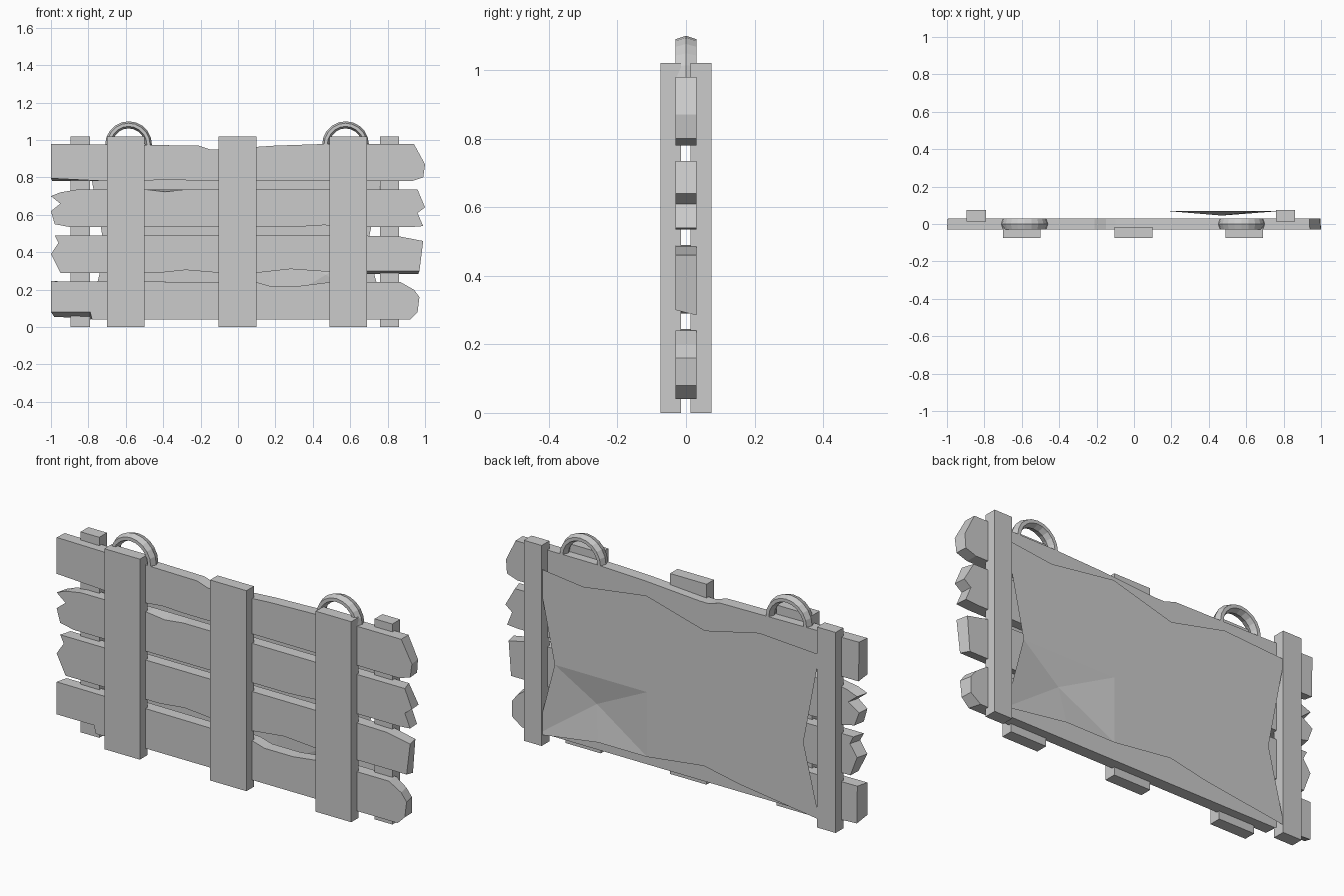
import bpy
import bmesh
import math
import random
from mathutils import Vector

random.seed(4)
default_cube = bpy.data.objects.get("Cube")
if default_cube:
    bpy.data.objects.remove(default_cube, do_unlink=True)

# One grey for the whole sign
grey = bpy.data.materials.new("weathered grey")
grey.use_nodes = True
colour = (0.6, 0.6, 0.6, 1)
grey.diffuse_color = colour
grey.node_tree.nodes["Principled BSDF"].inputs["Base Color"].default_value = colour


def make_object(name, bm):
    mesh = bpy.data.meshes.new(name)
    bm.to_mesh(mesh)
    bm.free()
    mesh.materials.append(grey)
    obj = bpy.data.objects.new(name, mesh)
    bpy.context.collection.objects.link(obj)
    return obj


def make_post(name, x_min, x_max, y_min, y_max, height=1.02):
    bm = bmesh.new()
    bmesh.ops.create_cube(bm, size=1)
    for v in bm.verts:
        v.co.x = x_max if v.co.x > 0 else x_min
        v.co.y = y_max if v.co.y > 0 else y_min
        v.co.z = height if v.co.z > 0 else 0
    make_object(name, bm)


def make_plank(name, outline, half_depth=0.03):
    """Board with a ragged outline; a third value lifts the front edge."""
    bm = bmesh.new()
    front, back = [], []
    for x, z, *lift in outline:
        front.append(bm.verts.new((x, -half_depth, z + sum(lift))))
        # Broken ends slant a little towards the back
        slant = random.uniform(0, 0.02) if abs(x) > 0.9 else 0
        back.append(bm.verts.new((x - math.copysign(slant, x), half_depth, z)))
    bm.faces.new(front)
    bm.faces.new(list(reversed(back)))
    count = len(outline)
    for i in range(count):
        j = (i + 1) % count
        bm.faces.new((front[j], front[i], back[i], back[j]))
    bmesh.ops.recalc_face_normals(bm, faces=bm.faces[:])
    make_object(name, bm)


def make_ring(name, x, z, segments=20):
    """Hanging ring with a six-sided section, sunk into the top plank."""
    section = [(.125, 0), (.115, .03), (.098, .03), (.087, 0), (.098, -.03), (.115, -.03)]
    bm = bmesh.new()
    loops = []
    for i in range(segments):
        a = math.tau * i / segments
        loops.append([bm.verts.new((x + r * math.cos(a), y, z + r * math.sin(a)))
                      for r, y in section])
    for i in range(segments):
        this, following = loops[i], loops[(i + 1) % segments]
        for k in range(len(section)):
            n = (k + 1) % len(section)
            bm.faces.new((this[k], this[n], following[n], following[k]))
    bmesh.ops.recalc_face_normals(bm, faces=bm.faces[:])
    make_object(name, bm)


# Upright boards at the front and thinner battens at the back
make_post("front_post_right", -.70, -.50, -.075, -.015)
make_post("front_post_middle", -.105, .10, -.075, -.015)
make_post("front_post_left", .49, .69, -.075, -.015)
make_post("back_batten_right", -.895, -.79, .013, .075)
make_post("back_batten_left", .76, .86, .013, .075)

# Four ragged horizontal planks
make_plank("plank_top", [
    (-1, .98), (-.21, .97), (-.15, .95), (-.1, .95), (.2, .97), (.5, .98),
    (.94, .98), (1, .87), (.99, .8), (.93, .78),
    (-.3, .785), (-.4, .79), (-.5, .78), (-.7, .78), (-1, .78, .015)])
make_plank("plank_upper", [
    (-.86, .735), (-.95, .72), (-1, .70), (-.95, .66), (-1, .62), (-.98, .55), (-.9, .535),
    (.1, .535), (.3, .535), (.46, .545), (.6, .535), (.93, .535),
    (.99, .54), (.96, .61), (1, .64), (.96, .735),
    (-.29, .735), (-.39, .735, -.012), (-.49, .735)])
make_plank("plank_lower", [
    (-.98, .49), (-.96, .45), (-1, .39), (-.95, .29), (-.42, .29), (-.28, .305), (-.1, .29),
    (.1, .29), (.28, .31), (.49, .295), (.69, .285, .015), (.97, .285, .015),
    (.99, .46), (.86, .485), (.6, .49)])
make_plank("plank_bottom", [
    (-1, .245), (-1, .055, .025), (-.79, .045, .035), (-.78, .04), (.92, .04),
    (.96, .08), (.97, .16), (.94, .2), (.87, .24), (.49, .24),
    (.33, .22), (.17, .22), (.1, .24)])

# Two hanging rings
make_ring("ring_right", -.585, .975)
make_ring("ring_left", .575, .975)

# Torn cloth stretched between the back battens, with one sagging corner
cloth_outline = [
    (.79, .90), (.53, .87), (.175, .92), (-.155, .83), (-.46, .90), (-.8, .88),
    (-.71, .41), (-.8, .04), (-.35, .10), (-.15, .14), (.17, .1), (.445, .1),
    (.79, .05), (.69, .43)]
bm = bmesh.new()
sheet = bm.faces.new([bm.verts.new((x, .07, z)) for x, z in cloth_outline])
sheet.normal_update()
if sheet.normal.y < 0:
    sheet.normal_flip()
for point, normal in (((.17, 0, 0), (1, 0, 0)), ((0, 0, .43), (0, 0, 1))):
    bmesh.ops.bisect_plane(bm, geom=bm.verts[:] + bm.edges[:] + bm.faces[:],
                           plane_co=Vector(point), plane_no=Vector(normal))
corner = [f for f in bm.faces
          if f.calc_center_bounds().x > .17 and f.calc_center_bounds().z < .43]
sag = bmesh.ops.poke(bm, faces=corner)
for v in sag["verts"]:
    v.co = (.47, .045, .28)
make_object("back_cloth", bm)
